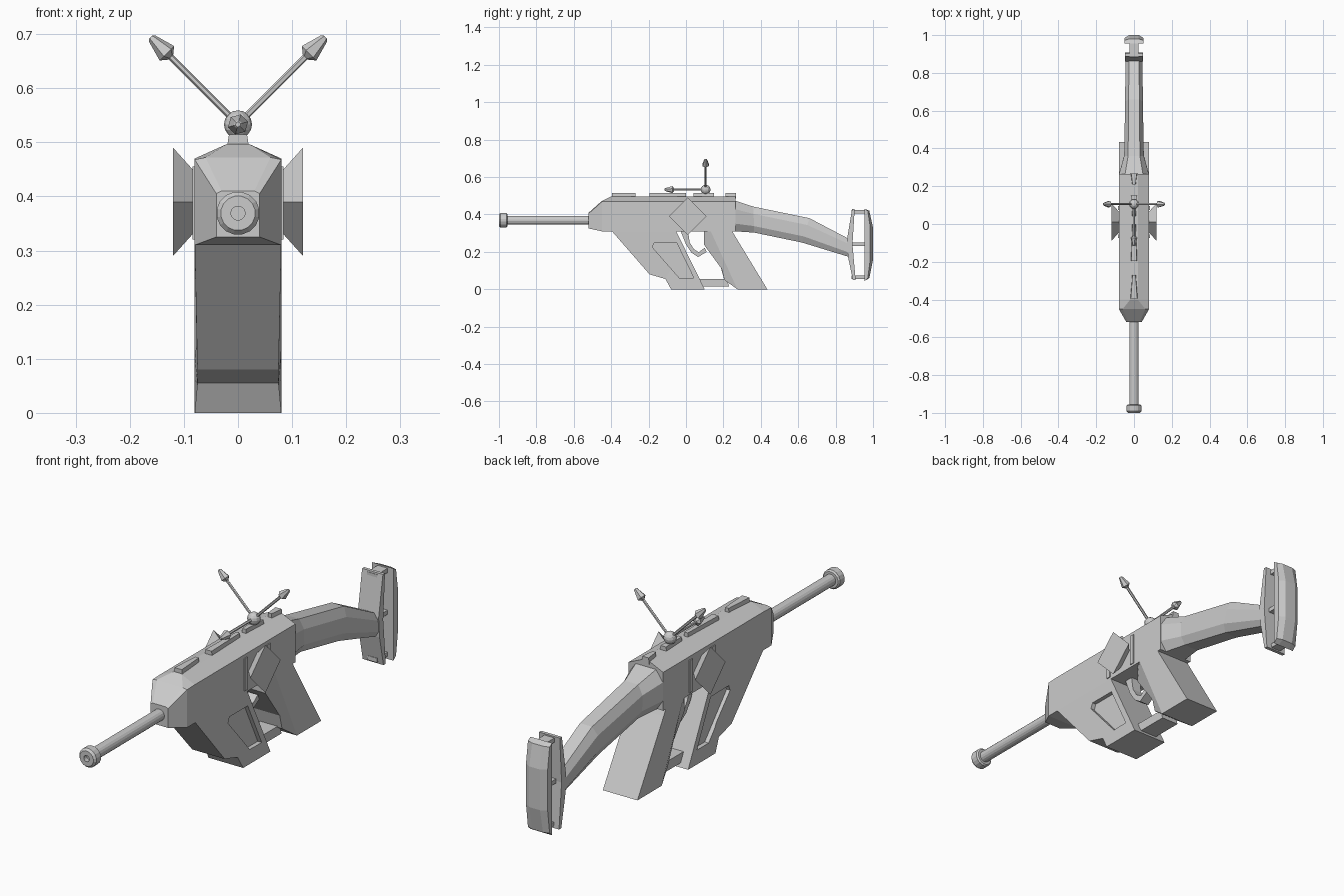
import bpy, bmesh, math
from mathutils import Vector

if "Cube" in bpy.data.objects:
    bpy.data.objects.remove(bpy.data.objects["Cube"])


def finish(name, bm):
    bmesh.ops.recalc_face_normals(bm, faces=bm.faces[:])
    me = bpy.data.meshes.new(name)
    bm.to_mesh(me)
    bm.free()
    ob = bpy.data.objects.new(name, me)
    bpy.context.collection.objects.link(ob)
    return ob


def loft(name, rings):
    """Skin equal-length rings of points and cap both ends."""
    bm = bmesh.new()
    rs = [[bm.verts.new(p) for p in r] for r in rings]
    n = len(rs[0])
    for a, b in zip(rs, rs[1:]):
        for i in range(n):
            j = (i + 1) % n
            bm.faces.new((a[i], a[j], b[j], b[i]))
    bm.faces.new(rs[0])
    bm.faces.new(rs[-1])
    return finish(name, bm)


def prism(name, pts, w=0.08):
    """Side profile (y, z[, half width]) extruded symmetrically in x."""
    full = [(p[0], p[1], p[2] if len(p) > 2 else w) for p in pts]
    return loft(name, [[(s * h, y, z) for y, z, h in full] for s in (-1, 1)])


def slab(name, pts, x0, x1):
    return loft(name, [[(x, y, z) for y, z in pts] for x in (x0, x1)])


def box(name, x, y, z):
    return loft(name, [[(x[0], b, z[0]), (x[1], b, z[0]), (x[1], b, z[1]), (x[0], b, z[1])] for b in y])


def turned(name, start, direction, prof, n):
    """Round part along a direction; prof = (distance, radius)."""
    start, d = Vector(start), Vector(direction).normalized()
    u = d.orthogonal().normalized()
    v = d.cross(u)
    rings = []
    for t, r in prof:
        rings.append([start + d * t + (u * math.cos(a) + v * math.sin(a)) * r
                      for a in (2 * math.pi * (i + 0.5) / n for i in range(n))])
    return loft(name, rings)


# receiver body: y, half width, bottom, shoulder, ridge half width, ridge z
rings = []
for y, w, zb, zs, rw, zr in [(-.52, .04, .325, .405, .03, .41), (-.45, .08, .31, .468, .06, .472),
                             (-.40, .08, .31, .47, .02, .497), (.265, .08, .31, .47, .02, .497)]:
    rings.append([(-w, y, zb), (w, y, zb), (w, y, zs), (rw, y, zr), (-rw, y, zr), (-w, y, zs)])
loft("receiver_body", rings)

# wedge-shaped top rails
for i, (y0, y1, w0, w1) in enumerate([(-.395, -.27, .021, .01), (-.195, 0, .018, .01),
                                      (.04, .15, .01, .016), (.21, .268, .01, .018)]):
    loft(f"top_rail_{i + 1}", [[(-w, y, .485), (w, y, .485), (w * .8, y, .514), (-w * .8, y, .514)]
                               for y, w in ((y0, w0), (y1, w1))])

# barrel and hollow muzzle
turned("barrel", (0, -.5, .369), (0, -1, 0), [(0, .024), (.48, .024)], 16)
turned("muzzle", (0, -.955, .369), (0, -1, 0),
       [(0, .034), (.006, .04), (.036, .04), (.045, .032), (.045, .013), (.025, .013)], 16)

# front magazine housing with recessed side panels
mag = prism("magazine_housing", [(-.40, .315), (-.195, .08, .075), (-.11, .055, .075), (-.08, 0),
                                 (.10, 0), (-.055, .315)])
panel = [(-.18, .225), (-.17, .248), (-.05, .248), (.042, .06), (-.035, .06)]
for s in (-1, 1):
    cut = slab("panel_cutter", panel, s * .062, s * .12)
    cut.hide_render = True
    cut.hide_viewport = False
    cut.display_type = 'WIRE'
    m = mag.modifiers.new("panel", 'BOOLEAN')
    m.operation = 'DIFFERENCE'
    m.solver = 'EXACT'
    m.object = cut

# rear grip, its narrower front strap and the bar joining it to the magazine
prism("grip", [(.13, .315), (.245, .315), (.262, .285), (.435, 0), (.275, 0)])
prism("grip_front_strap", [(.095, .315, .06), (.13, .315), (.275, 0), (.205, .05, .06),
                           (.19, .11, .06), (.095, .24, .06)])
prism("lower_bar", [(.05, .015), (.23, .015), (.22, .055), (.05, .055)], .04)

# trigger guard loop
prism("trigger_guard", [(-.03, .315), (.0, .24), (.03, .195), (.065, .172), (.11, .20), (.10, .222),
                        (.068, .198), (.042, .215), (.02, .25), (.01, .315)], .022)

# stock: y/z of bottom, y/z of top, half width
rings = []
section = [(.65, 0), (1, .25), (1, .72), (.6, 1), (-.6, 1), (-1, .72), (-1, .25), (-.65, 0)]
for yb, zb, yt, zt, w in [(.26, .31, .26, .475, .08), (.365, .303, .36, .442, .052),
                          (.62, .25, .66, .38, .047), (.865, .175, .885, .262, .045)]:
    rings.append([(u * w, yb + (yt - yb) * t, zb + (zt - zb) * t) for u, t in section])
loft("stock", rings)

# butt plate, shoulder pad and the pins between them
prism("butt_plate", [(.86, .26), (.888, .43), (.902, .43), (.89, .24), (.907, .05), (.892, .05),
                     (.866, .175)], .048)
loft("shoulder_pad", [[(s * w, y, z) for y, z in p] for s, w, p in [
    (-1, .05, [(.955, .43), (.972, .42), (.985, .33), (.985, .16), (.972, .06), (.955, .045)]),
    (-1, .025, [(.955, .43), (.98, .42), (1, .33), (1, .16), (.98, .06), (.955, .045)]),
    (1, .025, [(.955, .43), (.98, .42), (1, .33), (1, .16), (.98, .06), (.955, .045)]),
    (1, .05, [(.955, .43), (.972, .42), (.985, .33), (.985, .16), (.972, .06), (.955, .045)])]])
for i, z in enumerate((.065, .24, .415)):
    box(f"pad_pin_{i + 1}", (-.023, .023), (.885, .96), (z - .009, z + .009))

# flared diamond plates on both sides, with small ribs beside them
for side, s in (("left", -1), ("right", 1)):
    loft(f"{side}_diamond", [[(s * x, .01 + r * a, .39 + r * b) for a, b in ((1, 0), (0, 1), (-1, 0), (0, -1))]
                             for x, r in ((.075, .05), (.12, .10))])
    for i, y in enumerate((-.065, .085)):
        box(f"{side}_rib_{i + 1}", (s * .075, s * .084), (y - .01, y + .01), (.32, .455))

# ball mount with three arrow-tipped rods
hub = Vector((0, .105, .533))
bm = bmesh.new()
bmesh.ops.create_uvsphere(bm, u_segments=12, v_segments=8, radius=.026)
bmesh.ops.translate(bm, verts=bm.verts[:], vec=hub)
finish("sight_ball", bm)
for label, d, ln in (("left", (-1, 0, 1), .228), ("right", (1, 0, 1), .228), ("front", (0, -1, 0), .22)):
    turned(f"{label}_rod", hub, d, [(0, .006), (ln - .035, .006)], 6)
    turned(f"{label}_arrow", hub, d, [(ln - .052, .007), (ln - .042, .019), (ln - .003, .008), (ln, .005)], 6)
